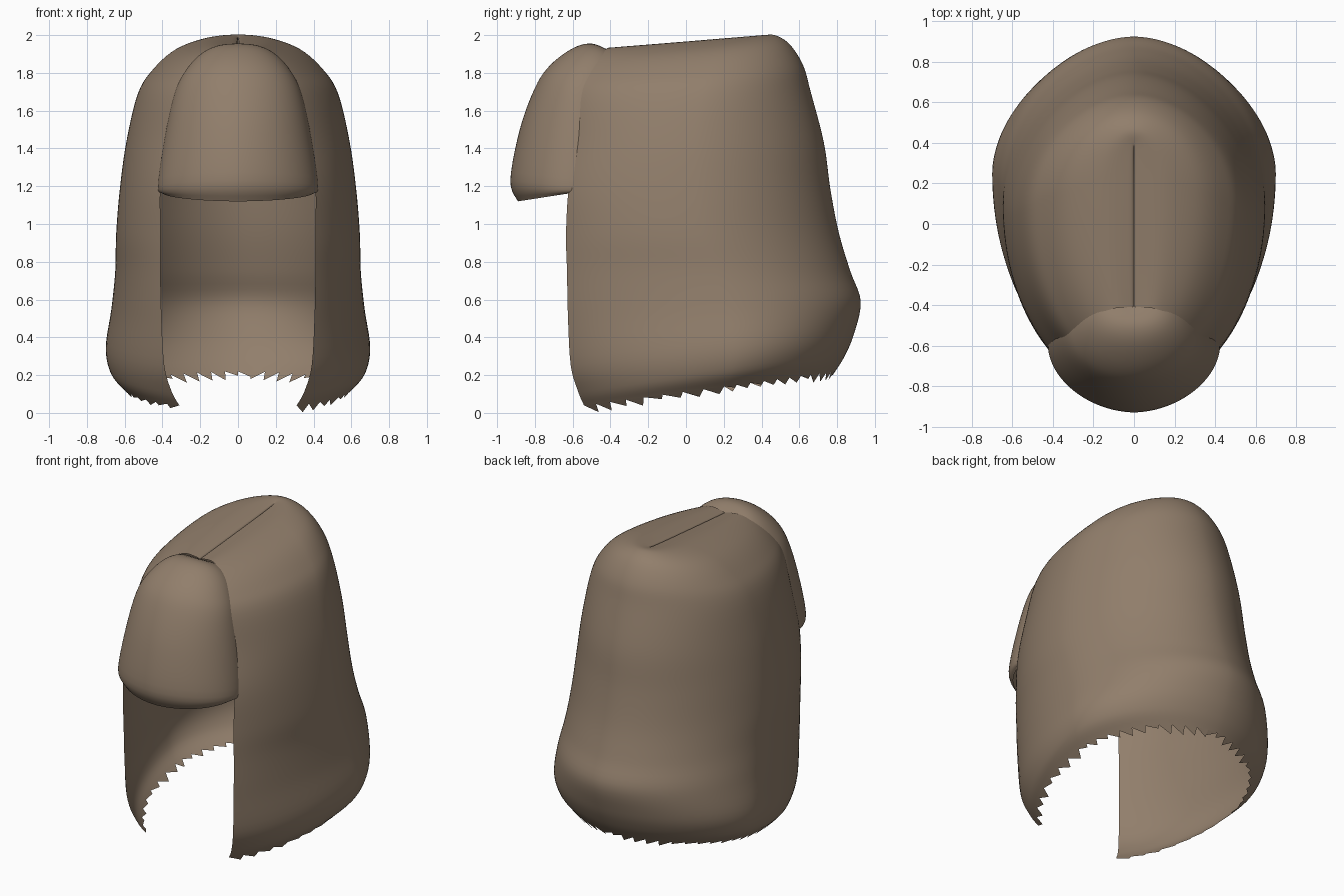
import bpy, bmesh, math, random
from mathutils import Vector

random.seed(4)
cube = bpy.data.objects.get("Cube")
if cube:
    bpy.data.objects.remove(cube)

brown = bpy.data.materials.new("hair_brown")
brown.use_nodes = True
COLOR = (0.285, 0.21, 0.148, 1)
brown.diffuse_color = COLOR
shader = next(n for n in brown.node_tree.nodes if n.type == 'BSDF_PRINCIPLED')
shader.inputs["Base Color"].default_value = COLOR
shader.inputs["Roughness"].default_value = 0.8


def spline(rows, steps):
    """Smooth rows of points downwards with a Catmull-Rom curve."""
    out = []
    last = len(rows) - 1
    for k in range(last):
        quad = [rows[max(0, min(last, k + d))] for d in (-1, 0, 1, 2)]
        for s in range(steps):
            t = s / steps
            out.append([b + (c - a) * t / 2
                        + (a * 2 - b * 5 + c * 4 - d) * t * t / 2
                        + (b * 3 - a - c * 3 + d) * t ** 3 / 2
                        for a, b, c, d in zip(*quad)])
    return out + [rows[-1]]


def build(name, rows, teeth=0.0):
    """Skin the rows as one open sheet, with an optional ragged hem."""
    bm = bmesh.new()
    grid = [[bm.verts.new(p) for p in row] for row in rows]
    for up, low in zip(grid, grid[1:]):
        for c in range(len(up) - 1):
            bm.faces.new((up[c], up[c + 1], low[c + 1], low[c]))
    if teeth:
        hem, above = grid[-1], grid[-2]
        for c in range(0, len(hem) - 3, 3):
            side = c if c > len(hem) / 2 else c + 3
            down = (hem[side].co - above[side].co).normalized()
            tip = hem[side].co + down * teeth * random.uniform(0.3, 1)
            tip.z = max(tip.z, 0)
            bm.faces.new(hem[c:c + 4][::-1] + [bm.verts.new(tip)])
    bmesh.ops.remove_doubles(bm, verts=bm.verts, dist=0.0005)
    bmesh.ops.dissolve_degenerate(bm, edges=bm.edges, dist=0.0001)
    mesh = bpy.data.meshes.new(name)
    bm.to_mesh(mesh)
    bm.free()
    mesh.materials.append(brown)
    obj = bpy.data.objects.new(name, mesh)
    bpy.context.collection.objects.link(obj)
    bpy.ops.object.select_all(action='DESELECT')
    obj.select_set(True)
    bpy.context.view_layer.objects.active = obj
    bpy.ops.object.shade_smooth_by_angle(angle=math.radians(50))


def hair_row(wide, edge, front, mid, back, z_front, z_back, columns=120):
    """Egg-shaped arc, open at the front, widest at mid, tilted to the back."""
    phi = math.acos(edge / wide) if wide else math.pi / 2
    reach = (mid - front) / math.sin(phi)
    power = 0.95 + 0.2 * wide
    row = []
    for c in range(columns + 1):
        a = (2 * c / columns - 1) * (math.pi / 2 + phi)
        s, k = math.sin(a), math.cos(a)
        if k > 0:
            x = math.copysign(abs(s) ** power, s) * wide
            y = mid + (back - mid) * k ** power
        else:
            x, y = s * wide, mid + reach * k
        f = (y - front) / (back - front)
        row.append(Vector((x, y, z_front + (z_back - z_front) * f)))
    return row


def fringe_row(wide, edge, front, z_edge, z_front, columns=48):
    """Half-oval arc bulging to the front, squarer near the crown."""
    power = 0.8 + 0.65 * wide
    row = []
    for c in range(columns + 1):
        a = math.pi * c / columns
        s, k = max(math.sin(a), 0) ** power, math.cos(a)
        x = math.copysign(abs(k) ** power, k) * wide
        row.append(Vector((x, edge + (front - edge) * s,
                           z_edge + (z_front - z_edge) * s)))
    return row


# Main hair: sunken parting line at the crown down to the curled-in hem
hair = [
    (0, 0, -.41, .20, .37, 1.915, 1.98),
    (.03, .02, -.41, .20, .40, 1.925, 1.995),
    (.17, .11, -.42, .20, .47, 1.93, 2.0),
    (.33, .21, -.46, .16, .55, 1.88, 1.95),
    (.45, .285, -.52, .12, .62, 1.79, 1.84),
    (.53, .335, -.56, .08, .66, 1.68, 1.70),
    (.59, .385, -.575, .05, .73, 1.45, 1.43),
    (.625, .41, -.62, .05, .765, 1.2, 1.18),
    (.645, .41, -.635, .07, .81, .95, .95),
    (.65, .41, -.63, .14, .87, .75, .75),
    (.67, .405, -.625, .21, .925, .51, .59),
    (.70, .39, -.61, .25, .89, .25, .42),
    (.675, .35, -.57, .24, .84, .11, .30),
    (.61, .31, -.54, .20, .79, .04, .22),
]
build("hair_shell", spline([hair_row(*r) for r in hair], 5), teeth=0.065)

# Rounded fringe over the forehead, tucked just under the front edge
fringe = [
    (0, -.40, -.41, 1.915, 1.92),
    (.13, -.41, -.50, 1.915, 1.955),
    (.22, -.44, -.60, 1.87, 1.93),
    (.29, -.50, -.72, 1.79, 1.84),
    (.34, -.54, -.80, 1.68, 1.72),
    (.39, -.565, -.88, 1.45, 1.50),
    (.425, -.60, -.93, 1.2, 1.23),
    (.40, -.60, -.89, 1.165, 1.12),
]
build("fringe", spline([fringe_row(*r) for r in fringe], 5))
